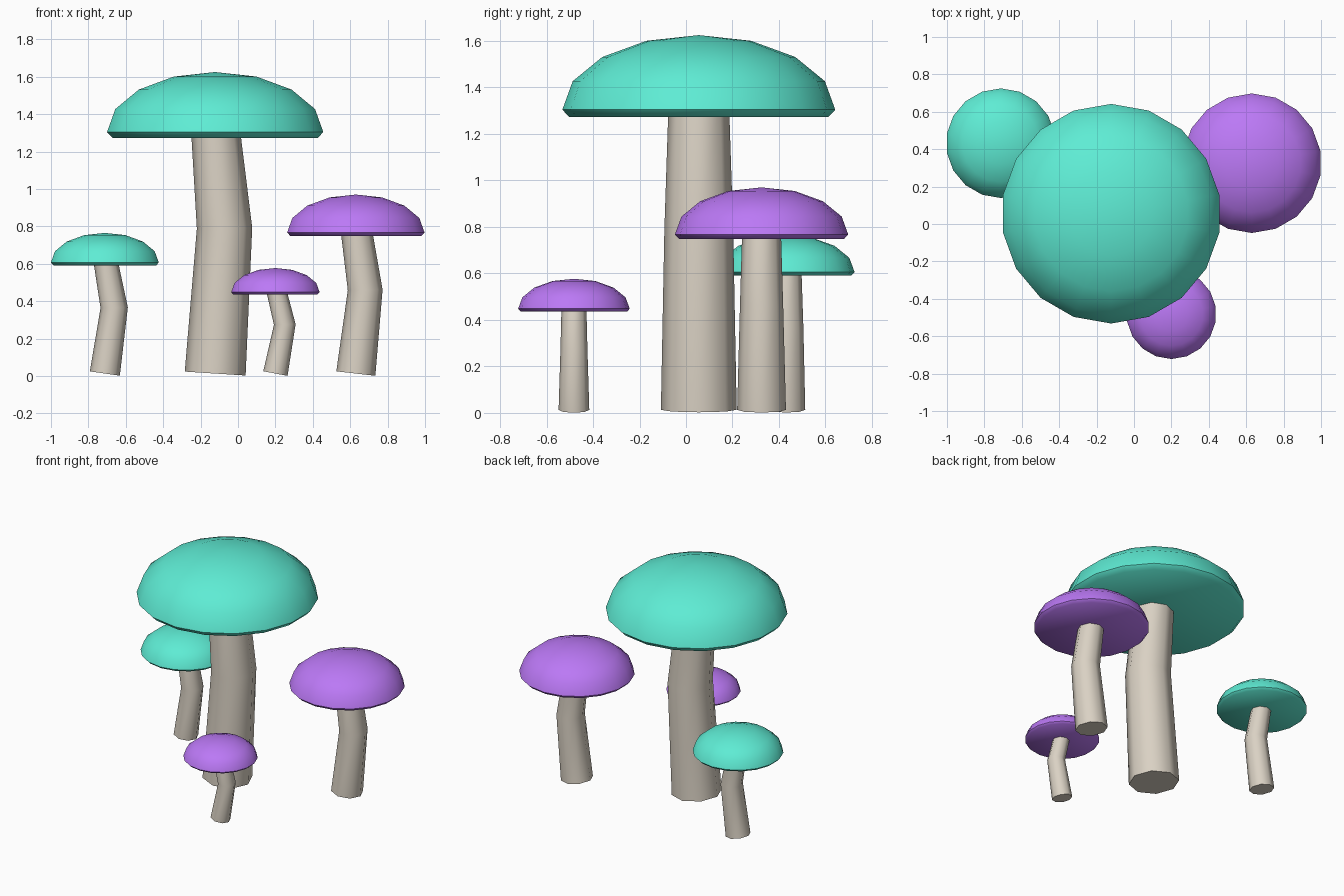
import bpy, bmesh, math
from mathutils import Vector

if "Cube" in bpy.data.objects:
    bpy.data.objects.remove(bpy.data.objects["Cube"])


def material(name, rgb):
    m = bpy.data.materials.new(name)
    m.diffuse_color = (*rgb, 1)
    m.use_nodes = True
    m.node_tree.nodes["Principled BSDF"].inputs["Base Color"].default_value = m.diffuse_color
    return m


TEAL = material("teal", (0.112, 0.84, 0.66))
PURPLE = material("purple", (0.50, 0.19, 0.92))
CREAM = material("cream", (0.70, 0.64, 0.55))


def loft(name, rings, mat, angle):
    """Skin equal-sized rings of points; a one-point ring closes to a tip."""
    bm = bmesh.new()
    loops = [[bm.verts.new(p) for p in ring] for ring in rings]
    n = len(loops[0])
    bm.faces.new(loops[0][::-1])
    for a, b in zip(loops, loops[1:]):
        for i in range(n):
            j = (i + 1) % n
            bm.faces.new((a[i], a[j], b[0]) if len(b) == 1 else (a[i], a[j], b[j], b[i]))
    if len(loops[-1]) > 1:
        bm.faces.new(loops[-1])
    bmesh.ops.recalc_face_normals(bm, faces=bm.faces)
    me = bpy.data.meshes.new(name)
    bm.to_mesh(me)
    bm.free()
    me.materials.append(mat)
    ob = bpy.data.objects.new(name, me)
    bpy.context.collection.objects.link(ob)
    bpy.context.view_layer.objects.active = ob
    ob.select_set(True)
    bpy.ops.object.shade_smooth_by_angle(angle=math.radians(angle))
    ob.select_set(False)


def ring(center, u, r, n, phase=0.0):
    """Circle of n points spanned by u and the y axis."""
    v = Vector((0, 1, 0))
    angles = [phase + math.tau * i / n for i in range(n)]
    return [Vector(center) + r * (math.cos(a) * u + math.sin(a) * v) for a in angles]


def mushroom(name, mat, x, y, r, rim_z, top_z, radii, mid_z):
    # domed cap: half a sphere, squashed, with a short tucked-in rim and flat underside
    ux = Vector((1, 0, 0))
    rings = [ring((x, y, rim_z - 0.052 * r), ux, 0.95 * r, 18, math.pi / 2)]
    for k in range(4):
        a = math.radians(22.5 * k)
        z = rim_z + (top_z - rim_z) * math.sin(a)
        rings.append(ring((x, y, z), ux, r * math.cos(a), 18, math.pi / 2))
    rings.append([(x, y, top_z)])
    loft(name + "_cap", rings, mat, 50)

    # bent stem: each ring is square to the path, mitred at the bend
    path = [Vector((x, y, 0.013)), Vector((x + 0.05, y, mid_z)), Vector((x, y, rim_z + 0.03))]
    d0 = (path[1] - path[0]).normalized()
    d1 = (path[2] - path[1]).normalized()
    rings = []
    for p, d, rr in zip(path, (d0, (d0 + d1).normalized(), d1), radii):
        rings.append(ring(p, Vector((d.z, 0, -d.x)), rr, 8))
    loft(name + "_stem", rings, CREAM, 50)


mushroom("tall", TEAL, -0.122, 0.055, 0.587, 1.304, 1.625, (0.163, 0.148, 0.13), 0.79)
mushroom("left", TEAL, -0.712, 0.432, 0.293, 0.606, 0.765, (0.081, 0.073, 0.064), 0.365)
mushroom("right", PURPLE, 0.63, 0.325, 0.373, 0.767, 0.97, (0.105, 0.093, 0.083), 0.46)
mushroom("small", PURPLE, 0.20, -0.482, 0.24, 0.448, 0.577, (0.066, 0.058, 0.053), 0.275)
